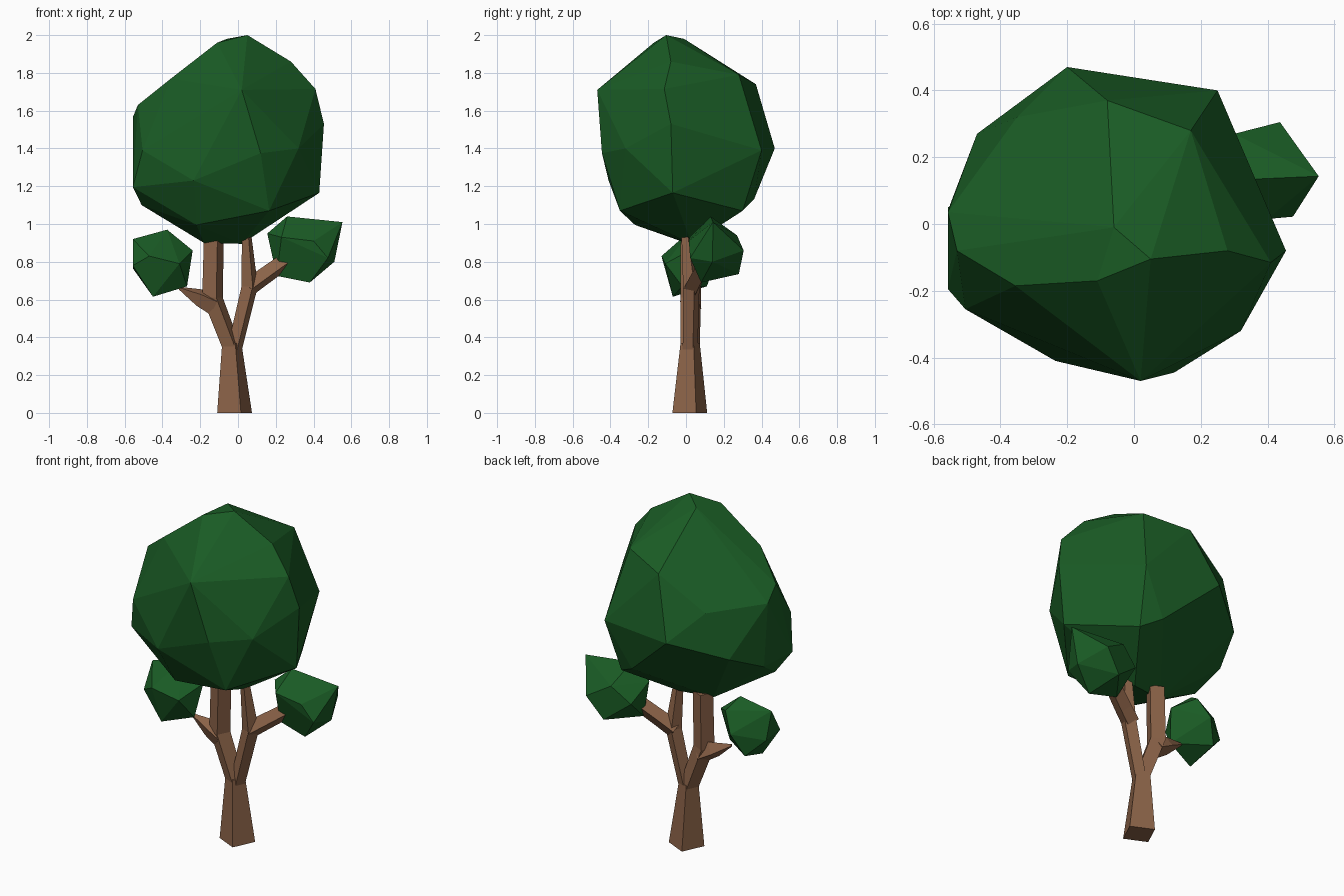
import bpy, bmesh, math
from mathutils import Vector


def material(name, color):
    m = bpy.data.materials.new(name)
    m.diffuse_color = (*color, 1)
    return m


LEAF = material("leaf_green", (0.010, 0.105, 0.018))
BARK = material("bark_brown", (0.26, 0.125, 0.065))


def finish(bm, name, mat):
    bmesh.ops.recalc_face_normals(bm, faces=bm.faces)
    me = bpy.data.meshes.new(name)
    bm.to_mesh(me)
    bm.free()
    me.materials.append(mat)
    ob = bpy.data.objects.new(name, me)
    bpy.context.collection.objects.link(ob)
    return ob


def foliage(name, points):
    """Faceted leaf clump: convex hull around a few corner points."""
    bm = bmesh.new()
    for p in points:
        bm.verts.new(p)
    bmesh.ops.convex_hull(bm, input=bm.verts[:])
    bmesh.ops.delete(bm, geom=[v for v in bm.verts if not v.link_faces], context='VERTS')
    bmesh.ops.dissolve_limit(bm, angle_limit=math.radians(4), verts=bm.verts[:], edges=bm.edges[:])
    return finish(bm, name, LEAF)


def limb(name, stations, twist=0, flat=False):
    """Four-sided tapering limb through (x, y, z, radius) stations."""
    bm = bmesh.new()
    rings = []
    pts = [Vector(s[:3]) for s in stations]
    for i, (p, s) in enumerate(zip(pts, stations)):
        d = Vector((0, 0, 1)) if flat else pts[min(i + 1, len(pts) - 1)] - pts[max(i - 1, 0)]
        u = Vector((0, 1, 0)).cross(d).normalized()
        w = d.cross(u).normalized()
        angles = [math.radians(twist + 90 * k) for k in range(4)]
        rings.append([bm.verts.new(p + s[3] * (u * math.cos(a) + w * math.sin(a))) for a in angles])
    for a, b in zip(rings, rings[1:]):
        for k in range(4):
            bm.faces.new((a[k], a[(k + 1) % 4], b[(k + 1) % 4], b[k]))
    bm.faces.new(rings[0])
    bm.faces.new(rings[-1])
    return finish(bm, name, BARK)


# Main crown, listed from top to bottom
foliage("crown", [
    (0.05, -0.105, 2.0), (-0.06, -0.01, 1.98), (-0.11, -0.17, 1.96),
    (0.28, -0.08, 1.86), (0.17, 0.28, 1.79), (-0.355, -0.185, 1.77),
    (-0.08, 0.37, 1.74), (0.41, -0.115, 1.715), (0.02, -0.47, 1.71),
    (-0.53, -0.08, 1.63), (-0.557, 0.035, 1.565), (-0.35, 0.32, 1.56),
    (0.455, -0.08, 1.53), (-0.2, 0.47, 1.4), (0.25, 0.40, 1.39),
    (-0.505, -0.255, 1.39), (0.32, -0.32, 1.4), (0.12, -0.445, 1.375),
    (-0.47, 0.27, 1.30), (-0.235, -0.41, 1.23), (-0.557, -0.195, 1.195),
    (-0.55, 0.06, 1.2), (0.43, -0.07, 1.165), (0.1, 0.36, 1.13),
    (-0.51, -0.1, 1.10), (0.21, 0.30, 1.07), (0.165, -0.35, 1.07),
    (-0.22, -0.27, 0.995), (0.02, 0.03, 0.895), (-0.18, 0.0, 0.90)])

# Two small leaf clumps
foliage("left_clump", [
    (-0.557, 0.0, 0.92), (-0.375, 0.03, 0.97), (-0.24, 0.02, 0.86),
    (-0.27, -0.02, 0.67), (-0.45, -0.07, 0.615), (-0.557, 0.05, 0.765),
    (-0.47, -0.13, 0.83), (-0.31, -0.11, 0.79), (-0.557, -0.08, 0.78),
    (-0.40, 0.16, 0.80), (-0.46, 0.11, 0.67), (-0.34, 0.12, 0.91)])
foliage("right_clump", [
    (0.553, 0.143, 1.01), (0.437, 0.305, 0.86), (0.476, 0.022, 0.82),
    (0.40, 0.015, 0.91), (0.51, 0.14, 0.80), (0.26, 0.13, 1.04),
    (0.155, 0.12, 0.95), (0.38, 0.08, 0.69), (0.205, 0.10, 0.725),
    (0.23, 0.02, 0.93), (0.30, 0.27, 0.94), (0.34, 0.28, 0.735), (0.19, 0.24, 0.85)])

# Trunk, two main limbs and their side branches
limb("trunk", [(-0.018, 0.02, 0, 0.098), (-0.033, 0.022, 0.37, 0.054)], 20, flat=True)
limb("left_limb", [(-0.035, 0.022, 0.35, 0.054), (-0.135, 0.025, 0.61, 0.058),
                   (-0.128, 0.025, 0.93, 0.056)], 20, flat=True)
limb("right_limb", [(-0.02, 0.022, 0.33, 0.042), (0.062, 0.028, 0.67, 0.046),
                    (0.045, 0.0, 0.95, 0.026)], 20, flat=True)
limb("left_branch", [(-0.12, 0.025, 0.57, 0.06), (-0.20, 0.025, 0.61, 0.05),
                     (-0.31, 0.02, 0.66, 0.008)], 20)
limb("right_branch", [(0.05, 0.03, 0.66, 0.05), (0.12, 0.055, 0.71, 0.048),
                      (0.26, 0.11, 0.81, 0.045)], 20)
